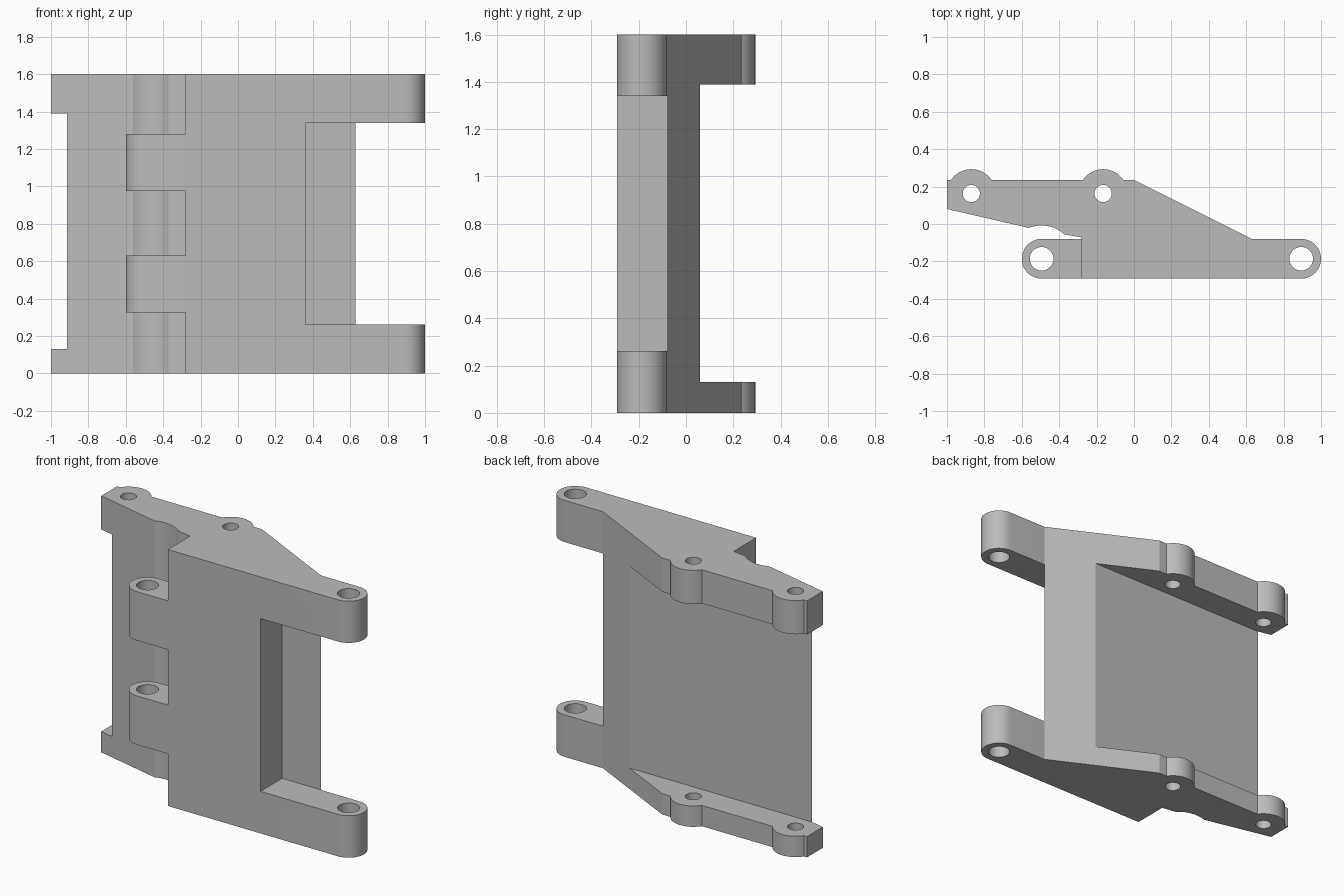
import bpy, bmesh
from math import cos, sin, radians

cube = bpy.data.objects.get("Cube")
if cube:
    bpy.data.objects.remove(cube, do_unlink=True)

grey = bpy.data.materials.new("plain grey")
grey.use_nodes = True
colour = (0.5, 0.5, 0.5, 1)
grey.diffuse_color = colour
grey.node_tree.nodes["Principled BSDF"].inputs["Base Color"].default_value = colour

HEIGHT = 1.6
FRONT = -0.292
PIN_Y, PIN_R = -0.186, 0.106      # front hinge line and knuckle radius
HINGE_X, EAR_X = -0.494, 0.894
BOSS_Y, BOSS_R = 0.163, 0.13      # rear pin bosses
BOSS_XS = (-0.165, -0.87)


def arc(x, y, r, start, end, steps=24):
    angles = [radians(start + (end - start) * i / steps) for i in range(steps + 1)]
    return [(x + r * cos(a), y + r * sin(a)) for a in angles]


def prism(name, outline, z0, z1):
    """Extrude a counter-clockwise plan outline between two heights."""
    bm = bmesh.new()
    base = bm.faces.new([bm.verts.new((x, y, z0)) for x, y in outline])
    top = bmesh.ops.extrude_face_region(bm, geom=[base], use_keep_orig=True)["geom"]
    verts = [v for v in top if isinstance(v, bmesh.types.BMVert)]
    bmesh.ops.translate(bm, verts=verts, vec=(0, 0, z1 - z0))
    bmesh.ops.recalc_face_normals(bm, faces=bm.faces)
    mesh = bpy.data.meshes.new(name)
    bm.to_mesh(mesh)
    bm.free()
    mesh.materials.append(grey)
    obj = bpy.data.objects.new(name, mesh)
    bpy.context.collection.objects.link(obj)
    return obj


def box(name, x0, x1, y0, y1, z0, z1):
    return prism(name, [(x0, y0), (x1, y0), (x1, y1), (x0, y1)], z0, z1)


def combine(target, tool, operation):
    """Apply a boolean and discard the tool."""
    tool.hide_render = True
    mod = target.modifiers.new(operation.lower(), "BOOLEAN")
    mod.operation, mod.object, mod.solver = operation, tool, "EXACT"
    bpy.ops.object.select_all(action="DESELECT")
    bpy.context.view_layer.objects.active = target
    target.select_set(True)
    bpy.ops.object.modifier_apply(modifier=mod.name)
    bpy.data.objects.remove(tool, do_unlink=True)


# Bracket body: full plan outline with ear, bosses and hinge relief
outline = [(-0.28, FRONT)]
outline += arc(EAR_X, PIN_Y, PIN_R, -90, 90)
outline += [(0.63, PIN_Y + PIN_R), (0, 0.235)]
for x in BOSS_XS:
    outline += arc(x, BOSS_Y, BOSS_R, 33.6, 146.4)
outline += [(-1, 0.235), (-1, 0.08)]
outline += arc(HINGE_X, PIN_Y, 0.178, 112, 47, 16)
outline += [(-0.28, -0.072)]
body = prism("hinge_bracket", outline, 0, HEIGHT)

# Space between the rear flanges, and between the front ears
combine(body, box("rear_gap", -1.2, 1.2, 0.06, 0.5, 0.13, 1.39), "DIFFERENCE")
combine(body, box("ear_gap", 0.36, 1.2, -0.5, -0.079, 0.262, 1.34), "DIFFERENCE")

# Two hinge knuckles on the left edge
for z0, z1 in ((0.325, 0.63), (0.975, 1.28)):
    shape = arc(HINGE_X, PIN_Y, PIN_R, 90, 270)
    shape += [(-0.2, FRONT), (-0.2, PIN_Y + PIN_R)]
    combine(body, prism("knuckle", shape, z0, z1), "UNION")

# Pin holes
holes = [(HINGE_X, PIN_Y, 0.063), (EAR_X, PIN_Y, 0.063)]
holes += [(x, BOSS_Y, 0.046) for x in BOSS_XS]
for x, y, r in holes:
    combine(body, prism("pin_hole", arc(x, y, r, 0, 352.5, 47), -0.1, HEIGHT + 0.1), "DIFFERENCE")

bpy.ops.object.shade_smooth_by_angle(angle=radians(20))
